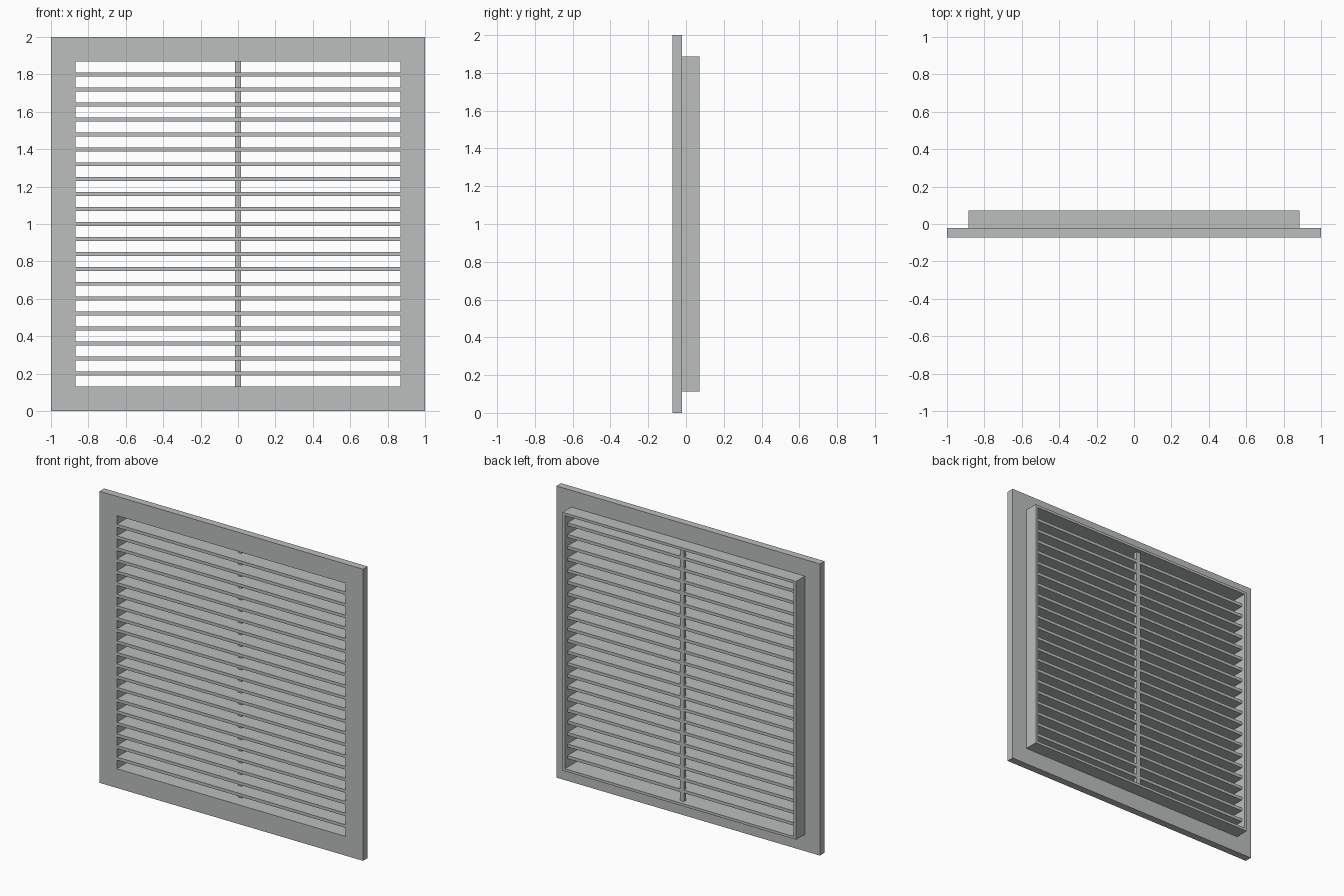
import bpy, bmesh
from mathutils import Matrix, Vector

cube = bpy.data.objects.get("Cube")
if cube:
    bpy.data.objects.remove(cube, do_unlink=True)

# Main dimensions
OUTER, COLLAR, OPENING = 1.0, 0.886, 0.868   # half widths of the square outlines
FRONT, STEP, SLAT_BACK, BACK = -0.0725, -0.0225, 0.045, 0.0725
CENTRE_Z = 1.0
SLOTS, SLAT_T = 22, 0.021
PITCH = (2 * OPENING + SLAT_T) / SLOTS
MULLION_W, MULLION_D = 0.03, 0.026

grey = bpy.data.materials.new("light_grey")
grey.use_nodes = True
COLOUR = (0.50, 0.52, 0.51, 1)
grey.diffuse_color = COLOUR
grey.node_tree.nodes["Principled BSDF"].inputs["Base Color"].default_value = COLOUR


def finish(name, bm):
    bmesh.ops.recalc_face_normals(bm, faces=bm.faces)
    mesh = bpy.data.meshes.new(name)
    bm.to_mesh(mesh)
    bm.free()
    mesh.materials.append(grey)
    obj = bpy.data.objects.new(name, mesh)
    bpy.context.collection.objects.link(obj)
    return obj


def add_box(bm, low, high):
    low, high = Vector(low), Vector(high)
    matrix = Matrix.Translation((low + high) / 2) @ Matrix.Diagonal(high - low).to_4x4()
    bmesh.ops.create_cube(bm, size=1, matrix=matrix)


# Frame: stepped profile swept round a square, giving the flange and rear collar
profile = [(OPENING, FRONT), (OUTER, FRONT), (OUTER, STEP),
           (COLLAR, STEP), (COLLAR, BACK), (OPENING, BACK)]
corners = [(-1, -1), (1, -1), (1, 1), (-1, 1)]
bm = bmesh.new()
rings = [[bm.verts.new((sx * r, y, CENTRE_Z + sz * r)) for sx, sz in corners]
         for r, y in profile]
for i, ring in enumerate(rings):
    following = rings[(i + 1) % len(rings)]
    for k in range(4):
        n = (k + 1) % 4
        bm.faces.new((ring[k], ring[n], following[n], following[k]))
finish("frame", bm)

# Horizontal slats, flush with the front and set in from the collar's back edge
bottom = CENTRE_Z - OPENING
bm = bmesh.new()
for i in range(1, SLOTS):
    top = bottom + i * PITCH
    add_box(bm, (-OPENING, FRONT, top - SLAT_T), (OPENING, SLAT_BACK, top))
finish("slats", bm)

# Centre mullion: short posts between the slats at their back edges
bm = bmesh.new()
for i in range(SLOTS):
    z = bottom + i * PITCH
    add_box(bm, (-MULLION_W / 2, SLAT_BACK - MULLION_D, z),
            (MULLION_W / 2, SLAT_BACK, z + PITCH - SLAT_T))
finish("centre_mullion", bm)
